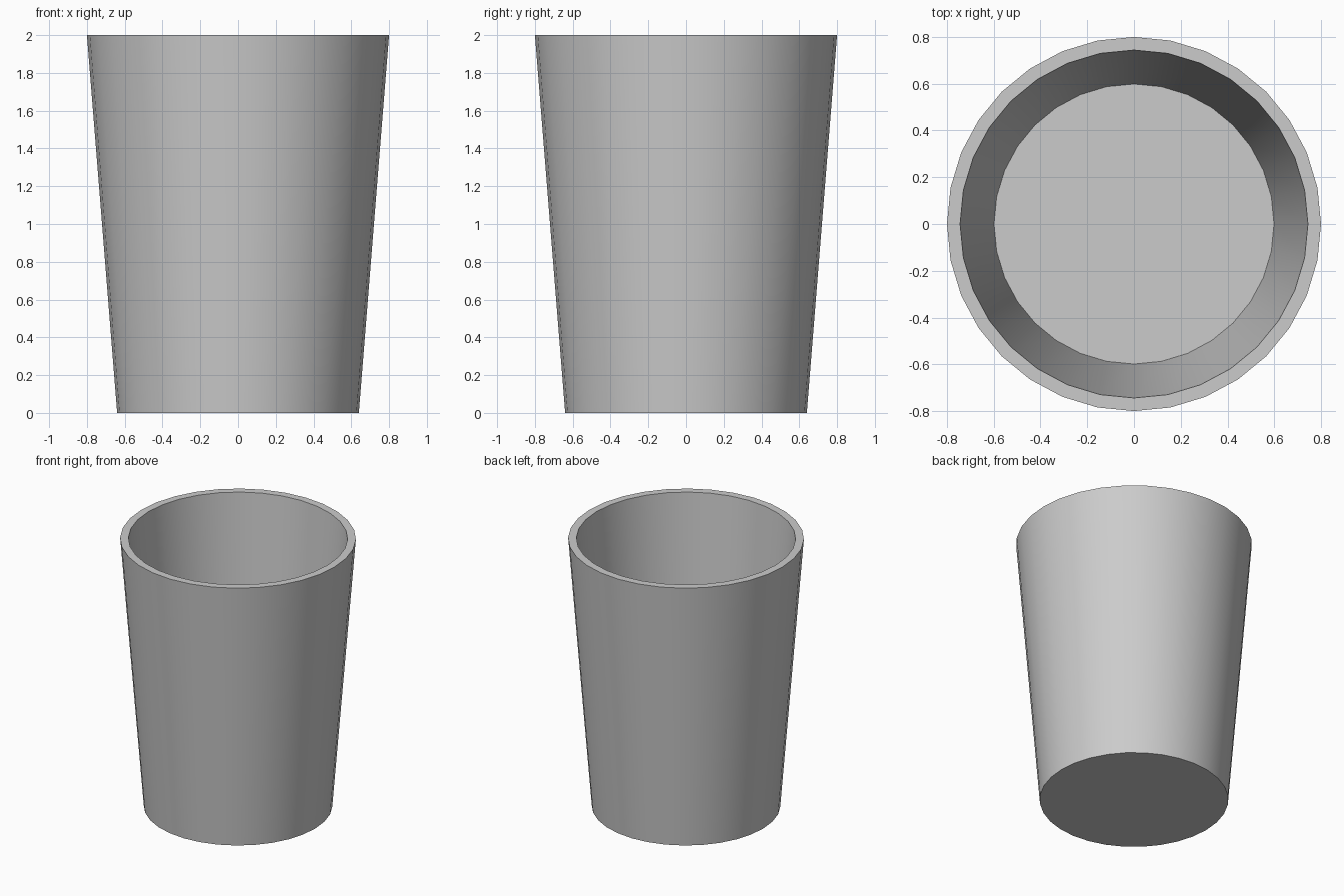
import bpy
import bmesh
from math import cos, sin, tau

if "Cube" in bpy.data.objects:
    bpy.data.objects.remove(bpy.data.objects["Cube"])

SIDES = 32
# Cup cross-section: outer base, outer rim, inner rim, inner floor (radius, height)
PROFILE = [(0.64, 0.0), (0.80, 2.0), (0.744, 2.0), (0.599, 0.12)]


def ring(bm, radius, z):
    return [bm.verts.new((radius * cos(tau * i / SIDES), radius * sin(tau * i / SIDES), z))
            for i in range(SIDES)]


# Tapered open cup with a thick wall
bm = bmesh.new()
rings = [ring(bm, r, z) for r, z in PROFILE]
for a, b in zip(rings, rings[1:]):
    for i in range(SIDES):
        j = (i + 1) % SIDES
        bm.faces.new((a[i], a[j], b[j], b[i]))

# Underside and inside floor
bm.faces.new(rings[0][::-1])
bm.faces.new(rings[-1])
bmesh.ops.recalc_face_normals(bm, faces=bm.faces)

mesh = bpy.data.meshes.new("cup")
bm.to_mesh(mesh)
bm.free()
cup = bpy.data.objects.new("cup", mesh)
bpy.context.collection.objects.link(cup)

# Smooth walls, crisp rim and base
bpy.context.view_layer.objects.active = cup
cup.select_set(True)
bpy.ops.object.shade_smooth_by_angle()
